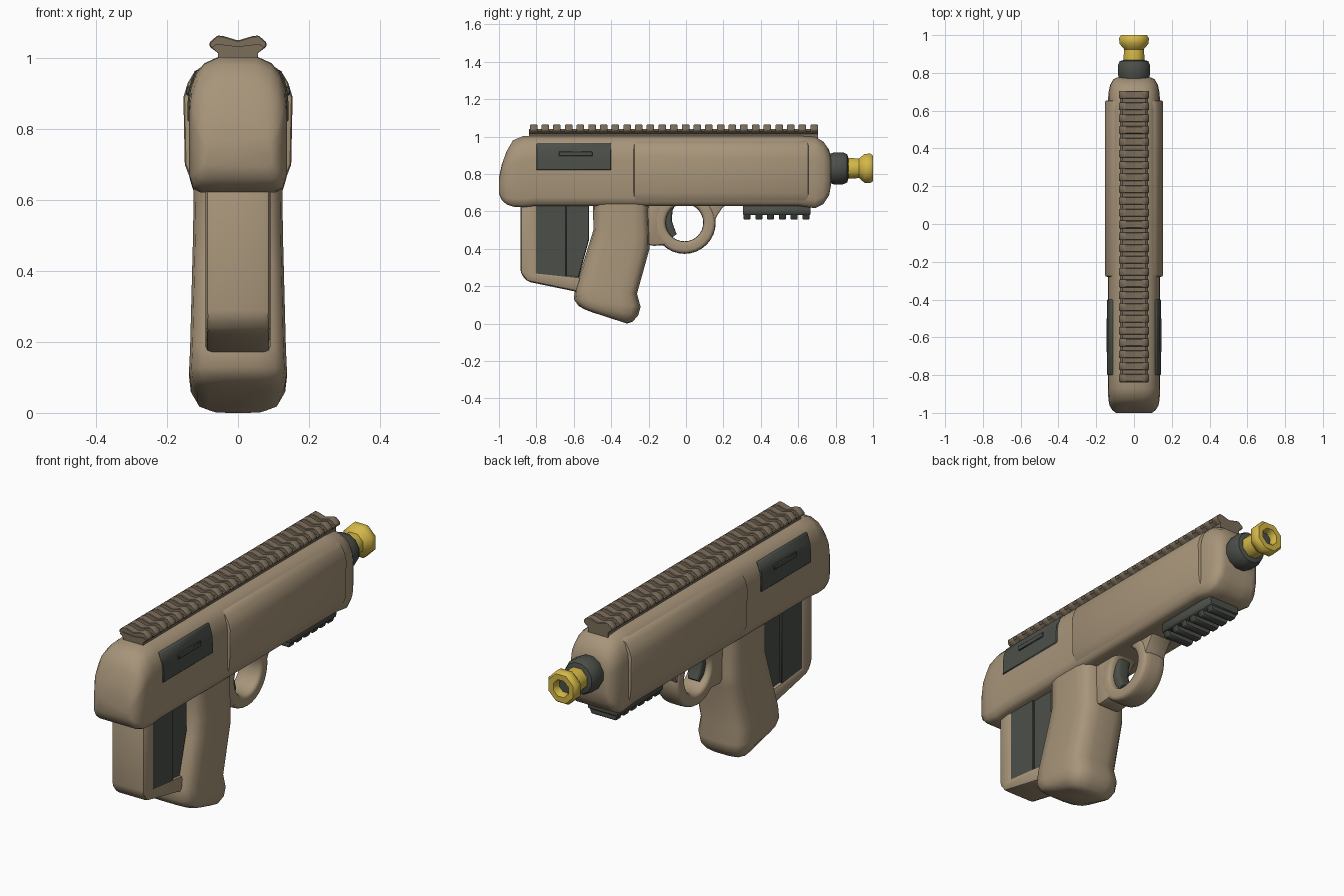
import bpy, bmesh, math


def material(name, rgb):
    m = bpy.data.materials.new(name)
    m.diffuse_color = (*rgb, 1)
    return m


TAN = material("tan", (0.39, 0.30, 0.195))
BROWN = material("dark brown", (0.20, 0.155, 0.105))
GREY = material("dark grey", (0.072, 0.078, 0.066))
YELLOW = material("yellow", (0.66, 0.48, 0.065))


def finish(name, bm, mat, bevel=0, segs=2, angle=40):
    bmesh.ops.remove_doubles(bm, verts=bm.verts, dist=1e-5)
    bmesh.ops.recalc_face_normals(bm, faces=bm.faces)
    if bevel:
        sharp = [e for e in bm.edges if e.calc_face_angle(0) > math.radians(25)]
        bmesh.ops.bevel(bm, geom=sharp, offset=bevel, segments=segs, profile=0.5,
                        affect='EDGES', clamp_overlap=True)
    for f in bm.faces:
        f.smooth = True
    me = bpy.data.meshes.new(name)
    bm.to_mesh(me)
    bm.free()
    me.set_sharp_from_angle(angle=math.radians(angle))
    me.materials.append(mat)
    ob = bpy.data.objects.new(name, me)
    bpy.context.collection.objects.link(ob)
    return ob


def skin(bm, rings, closed=False):
    n = len(rings[0])
    pairs = list(zip(rings, rings[1:])) + ([(rings[-1], rings[0])] if closed else [])
    for a, b in pairs:
        for i in range(n):
            j = (i + 1) % n
            bm.faces.new((a[i], a[j], b[j], b[i]))
    if not closed:
        bm.faces.new(rings[0][::-1])
        bm.faces.new(rings[-1])


def prism(name, pts, axis, a, b, mat, bevel=0, segs=2):
    """Extrude (y,z) points along x, or (x,z) points along y."""
    bm = bmesh.new()
    rings = [[bm.verts.new((t, p, q) if axis == 'x' else (p, t, q)) for p, q in pts]
             for t in (a, b)]
    skin(bm, rings)
    return finish(name, bm, mat, bevel, segs)


def loft(name, sections, half, mat, closed=False):
    """Sections are (y0, z0, y1, z1, half_width); half is a (u, v) half outline."""
    outline = half + [(-u, v) for u, v in reversed(half)]
    bm = bmesh.new()
    rings = [[bm.verts.new((u * w, y0 + (y1 - y0) * v, z0 + (z1 - z0) * v))
              for u, v in outline] for y0, z0, y1, z1, w in sections]
    skin(bm, rings, closed)
    return finish(name, bm, mat, angle=50)


def lathe(name, profile, mat, sides, z=0.83):
    bm = bmesh.new()
    rings = [[bm.verts.new((r * math.cos(t), y, z + r * math.sin(t)))
              for t in [2 * math.pi * (k + 0.5) / sides for k in range(sides)]]
             for r, y in profile]
    skin(bm, rings)
    return finish(name, bm, mat, angle=45)


def mirror(ob):
    m = ob.modifiers.new("mirror", 'MIRROR')
    m.use_axis[0] = True
    return ob


def repeat(ob, count, step):
    m = ob.modifiers.new("repeat", 'ARRAY')
    m.count = count
    m.use_relative_offset = False
    m.use_constant_offset = True
    m.constant_offset_displace = (0, step, 0)


# main body: rounded top, flat sides
BODY = [(0.35, 0), (0.78, 0), (0.93, 0.03), (1, 0.12), (1, 0.4), (1, 0.65), (0.97, 0.76),
        (0.85, 0.88), (0.68, 0.95), (0.38, 1)]
body = [(-1.0, 0.695, 0.78, 0.095), (-0.985, 0.66, 0.85, 0.115), (-0.96, 0.638, 0.92, 0.13),
        (-0.925, 0.625, 0.98, 0.136), (-0.87, 0.622, 1.003, 0.138), (-0.8, 0.63, 1.005, 0.138),
        (0.60, 0.63, 1.005, 0.138), (0.69, 0.617, 1.0, 0.136), (0.735, 0.64, 0.972, 0.127),
        (0.765, 0.685, 0.93, 0.11), (0.775, 0.74, 0.885, 0.09)]
loft("main_body", [(y, a, y, b, w) for y, a, b, w in body], BODY, TAN)

# raised side covers on the front half
mirror(prism("side_cover", [(0.08, 0.645), (0.13, 0.648), (0.15, 0.70), (0.154, 0.89),
                            (0.142, 0.93), (0.122, 0.963), (0.088, 0.985)],
             'y', -0.28, 0.655, TAN, 0.012))

# dark rear side plates, each with a small raised bar
mirror(prism("side_plate", [(0.1, 0.82), (0.142, 0.82), (0.142, 0.875), (0.138, 0.918),
                            (0.122, 0.966), (0.08, 0.966)], 'y', -0.80, -0.40, GREY, 0.004, 1))
mirror(prism("plate_bar", [(-0.68, 0.895), (-0.5, 0.895), (-0.5, 0.92), (-0.68, 0.92)],
             'x', 0.12, 0.146, GREY, 0.003, 1))

# grip
ROUND = [(0.35, 0), (0.75, 0.03), (0.95, 0.12), (1, 0.28), (1, 0.72), (0.95, 0.88),
         (0.75, 0.97), (0.35, 1)]
loft("grip", [(-0.50, 0.72, -0.19, 0.72, 0.125), (-0.497, 0.62, -0.20, 0.60, 0.125),
              (-0.495, 0.50, -0.195, 0.46, 0.127), (-0.52, 0.42, -0.195, 0.40, 0.129),
              (-0.592, 0.19, -0.262, 0.16, 0.135), (-0.60, 0.13, -0.243, 0.09, 0.138),
              (-0.575, 0.095, -0.255, 0.045, 0.133), (-0.54, 0.075, -0.285, 0.01, 0.115),
              (-0.50, 0.06, -0.315, 0.0, 0.085)], ROUND, TAN)

# rear frame holding the dark block
prism("rear_frame", [(-0.885, 0.66), (-0.885, 0.27), (-0.85, 0.225), (-0.56, 0.165),
                     (-0.56, 0.25), (-0.795, 0.275), (-0.795, 0.66)],
      'x', -0.092, 0.092, TAN, 0.02)
prism("block_rear", [(-0.81, 0.65), (-0.64, 0.65), (-0.64, 0.24), (-0.81, 0.26)],
      'x', -0.087, 0.087, GREY, 0.004, 1)
prism("block_front", [(-0.66, 0.65), (-0.518, 0.65), (-0.518, 0.45), (-0.575, 0.24),
                      (-0.66, 0.24)], 'x', -0.076, 0.076, GREY, 0.004, 1)

# trigger guard ring with its two blends
ring = []
for k in range(32):
    c, s = math.cos(k * math.pi / 16), math.sin(k * math.pi / 16)
    ring.append((-0.008 + 0.1 * c, 0.54 + 0.1 * s, -0.008 + 0.167 * c, 0.54 + 0.167 * s, 0.062))
loft("trigger_guard", ring, ROUND, TAN, closed=True)
prism("guard_tail", [(-0.23, 0.66), (-0.23, 0.44), (-0.185, 0.415), (-0.10, 0.42),
                     (-0.12, 0.54), (-0.11, 0.60), (-0.07, 0.66)],
      'x', -0.062, 0.062, TAN, 0.014)
prism("guard_front", [(0.05, 0.66), (0.25, 0.66), (0.195, 0.62), (0.165, 0.575),
                      (0.145, 0.53), (0.105, 0.56), (0.08, 0.61)],
      'x', -0.058, 0.058, TAN, 0.008)

# trigger
loft("trigger", [(-0.10, 0.66, -0.045, 0.66, 0.035), (-0.12, 0.60, -0.072, 0.605, 0.035),
                 (-0.128, 0.55, -0.076, 0.55, 0.035), (-0.105, 0.49, -0.062, 0.51, 0.033),
                 (-0.075, 0.46, -0.05, 0.478, 0.028)], ROUND, GREY)

# top rail: base strip and notched teeth
prism("top_rail_base", [(-0.056, 0.985), (0.056, 0.985), (0.056, 1.015), (0.074, 1.03),
                        (0.06, 1.04), (0, 1.033), (-0.06, 1.04), (-0.074, 1.03),
                        (-0.056, 1.015)], 'y', -0.84, 0.705, BROWN)
tooth = prism("top_rail_teeth", [(-0.05, 1.01), (0.05, 1.01), (0.08, 1.032), (0.08, 1.045),
                                 (0.058, 1.064), (0.04, 1.062), (0, 1.05), (-0.04, 1.062),
                                 (-0.058, 1.064), (-0.08, 1.045), (-0.08, 1.032)],
              'y', -0.835, -0.795, BROWN, 0.003, 1)
repeat(tooth, 25, 0.0625)

# lower rail under the front
prism("lower_rail_base", [(-0.075, 0.65), (-0.09, 0.605), (-0.085, 0.58), (0.085, 0.58),
                          (0.09, 0.605), (0.075, 0.65)], 'y', 0.305, 0.665, GREY, 0.005, 1)
tooth = prism("lower_rail_teeth", [(-0.09, 0.605), (-0.07, 0.556), (0.07, 0.556), (0.09, 0.605)],
              'y', 0.308, 0.345, GREY, 0.004, 1)
repeat(tooth, 6, 0.063)

# muzzle collar, yellow tip and dark bore
lathe("muzzle_collar", [(0.08, 0.75), (0.083, 0.775), (0.088, 0.79), (0.088, 0.84),
                        (0.078, 0.862), (0.05, 0.87)], GREY, 12)
lathe("muzzle_tip", [(0.058, 0.86), (0.06, 0.885), (0.056, 0.925), (0.084, 0.955),
                     (0.085, 0.985), (0.074, 1.0), (0.045, 1.0), (0.036, 0.98),
                     (0.036, 0.93)], YELLOW, 8)
lathe("muzzle_bore", [(0.034, 0.90), (0.034, 0.965)], GREY, 8)
